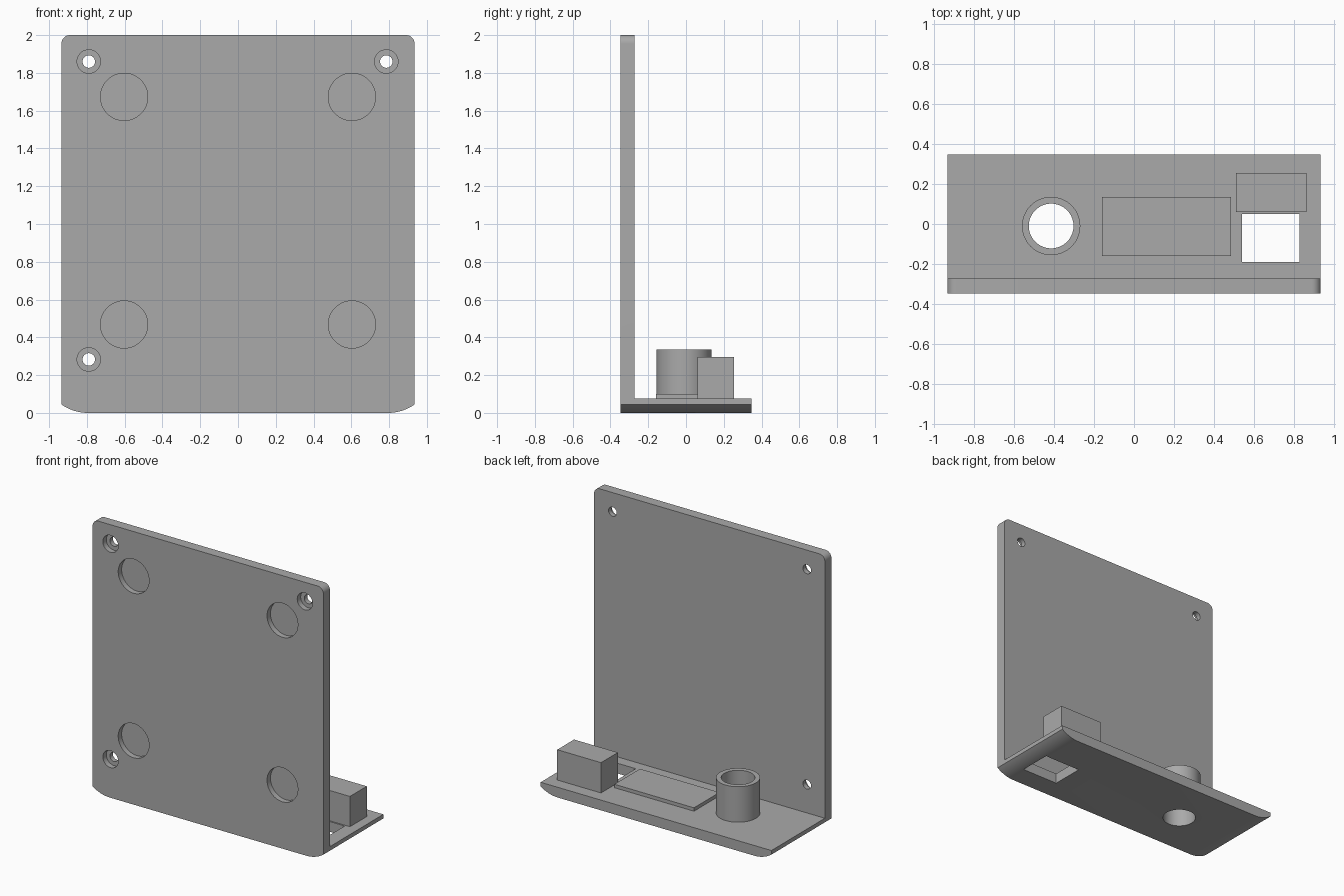
import bpy, bmesh, math
from mathutils import Matrix

old = bpy.data.objects.get("Cube")
if old:
    bpy.data.objects.remove(old, do_unlink=True)

grey = bpy.data.materials.new("plain grey")
grey.use_nodes = True
grey.diffuse_color = (0.4, 0.4, 0.4, 1)
grey.node_tree.nodes["Principled BSDF"].inputs["Base Color"].default_value = (0.4, 0.4, 0.4, 1)

HALF_W, HALF_D, HEIGHT, THICK = 0.935, 0.347, 2.0, 0.075
FRONT = -HALF_D


def finish(bm, name):
    bmesh.ops.recalc_face_normals(bm, faces=bm.faces)
    mesh = bpy.data.meshes.new(name)
    bm.to_mesh(mesh)
    bm.free()
    mesh.materials.append(grey)
    ob = bpy.data.objects.new(name, mesh)
    bpy.context.collection.objects.link(ob)
    return ob


def box(name, x0, x1, y0, y1, z0, z1):
    bm = bmesh.new()
    bmesh.ops.create_cube(bm, size=1)
    bmesh.ops.scale(bm, verts=bm.verts, vec=(x1 - x0, y1 - y0, z1 - z0))
    bmesh.ops.translate(bm, verts=bm.verts, vec=((x0 + x1) / 2, (y0 + y1) / 2, (z0 + z1) / 2))
    return finish(bm, name)


def cylinder(name, centre, radius, length, axis="Z"):
    bm = bmesh.new()
    turn = Matrix.Rotation(math.pi / 2, 4, "X") if axis == "Y" else Matrix()
    bmesh.ops.create_cone(bm, cap_ends=True, segments=64, radius1=radius, radius2=radius,
                          depth=length, matrix=Matrix.Translation(centre) @ turn)
    return finish(bm, name)


def activate(ob):
    bpy.ops.object.select_all(action="DESELECT")
    ob.select_set(True)
    bpy.context.view_layer.objects.active = ob


def cut(ob, cutter):
    cutter.hide_render = True
    mod = ob.modifiers.new("cut", "BOOLEAN")
    mod.operation, mod.solver, mod.object = "DIFFERENCE", "EXACT", cutter
    activate(ob)
    bpy.ops.object.modifier_apply(modifier=mod.name)
    bpy.data.objects.remove(cutter, do_unlink=True)


def smooth(ob):
    activate(ob)
    bpy.ops.object.shade_smooth_by_angle(angle=math.radians(25))


# Bracket outline: wide shallow arcs at the bottom, small rounds at the top
half = []
rise, run = 0.045, 0.14
radius = (rise ** 2 + run ** 2) / (2 * rise)
sweep = math.asin(run / radius)
for i in range(13):
    a = sweep * i / 12
    half.append((HALF_W - run + radius * math.sin(a), radius * (1 - math.cos(a))))
corner = 0.045
for i in range(9):
    a = math.pi / 2 * i / 8
    half.append((HALF_W - corner + corner * math.cos(a), HEIGHT - corner + corner * math.sin(a)))
outline = half + [(-x, z) for x, z in reversed(half)]

# Bracket: outline extruded to full depth, then hollowed to an L
bm = bmesh.new()
face = bm.faces.new([bm.verts.new((x, FRONT, z)) for x, z in outline])
ext = bmesh.ops.extrude_face_region(bm, geom=[face])
bmesh.ops.translate(bm, vec=(0, 2 * HALF_D, 0),
                    verts=[v for v in ext["geom"] if isinstance(v, bmesh.types.BMVert)])
bracket = finish(bm, "bracket")
cut(bracket, box("cutter", -2, 2, FRONT + THICK, 2, THICK, 3))

# Four round blind pockets in the front
for x in (-0.603, 0.603):
    for z in (0.468, 1.673):
        cut(bracket, cylinder("cutter", (x, FRONT, z), 0.125, 0.08, "Y"))

# Three counterbored screw holes
for x, z in ((-0.79, 1.86), (0.785, 1.86), (-0.79, 0.283)):
    cut(bracket, cylinder("cutter", (x, FRONT, z), 0.062, 0.08, "Y"))
    cut(bracket, cylinder("cutter", (x, FRONT, z), 0.033, 0.4, "Y"))

# Openings through the base
BORE = (-0.415, -0.01, 0.2)
cut(bracket, cylinder("cutter", BORE, 0.112, 0.6))
cut(bracket, box("cutter", 0.54, 0.83, -0.19, 0.05, -0.1, 0.2))
smooth(bracket)

# Round sleeve above the bore
top = 0.335
sleeve = cylinder("sleeve", (BORE[0], BORE[1], (THICK + top) / 2), 0.146, top - THICK)
cut(sleeve, cylinder("cutter", BORE, 0.112, 0.6))
smooth(sleeve)

# Low pad and block on the base
box("pad", -0.16, 0.485, -0.16, 0.136, THICK, 0.1)
box("block", 0.51, 0.865, 0.06, 0.255, THICK, 0.297)
